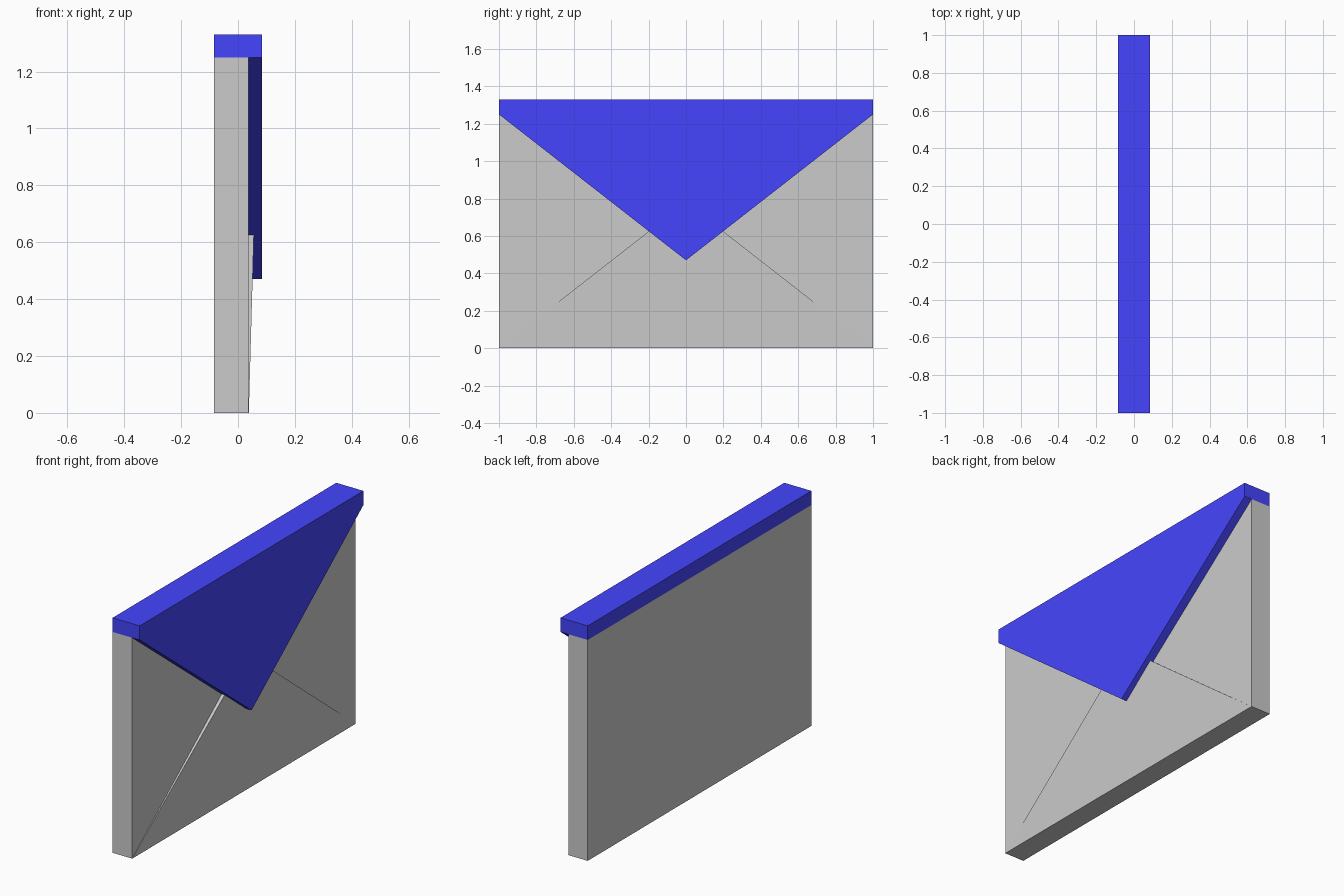
import bpy
import bmesh

if "Cube" in bpy.data.objects:
    bpy.data.objects.remove(bpy.data.objects["Cube"])

BACK, FACE, FRONT = -0.085, 0.037, 0.085   # x of the back, pocket face and flap front
BODY_TOP, TOP = 1.25, 1.33


def prism(name, outline, x0, x1, material=None):
    """Extrude a (y, z) outline from x0 to x1; x1 may be one value per point."""
    depths = x1 if isinstance(x1, list) else [x1] * len(outline)
    bm = bmesh.new()
    back = [bm.verts.new((x0, y, z)) for y, z in outline]
    front = [bm.verts.new((x, y, z)) for x, (y, z) in zip(depths, outline)]
    bm.faces.new(back)
    bm.faces.new(front)
    for i in range(len(outline)):
        j = (i + 1) % len(outline)
        bm.faces.new((back[i], back[j], front[j], front[i]))
    bmesh.ops.recalc_face_normals(bm, faces=bm.faces)
    mesh = bpy.data.meshes.new(name)
    bm.to_mesh(mesh)
    bm.free()
    obj = bpy.data.objects.new(name, mesh)
    bpy.context.collection.objects.link(obj)
    if material:
        mesh.materials.append(material)
    return obj


blue = bpy.data.materials.new("blue")
blue.diffuse_color = (0.06, 0.06, 1.0, 1.0)
blue.use_nodes = True
blue.node_tree.nodes["Principled BSDF"].inputs["Base Color"].default_value = blue.diffuse_color

# Envelope pocket
prism("envelope_body", [(-1, 0), (1, 0), (1, BODY_TOP), (-1, BODY_TOP)], BACK, FACE)

# Lower fold, thin at the base and rising towards its tip
prism("lower_fold", [(-1, 0), (1, 0), (0, 0.78)], FACE - 0.01,
      [FACE + 0.001, FACE + 0.001, 0.06])

# Blue top strip and the pointed flap hanging from it
prism("top_strip", [(-1, BODY_TOP), (1, BODY_TOP), (1, TOP), (-1, TOP)], BACK, FACE, blue)
prism("closing_flap", [(-1, TOP), (-1, BODY_TOP), (0, 0.47), (1, BODY_TOP), (1, TOP)],
      FACE, FRONT, blue)
